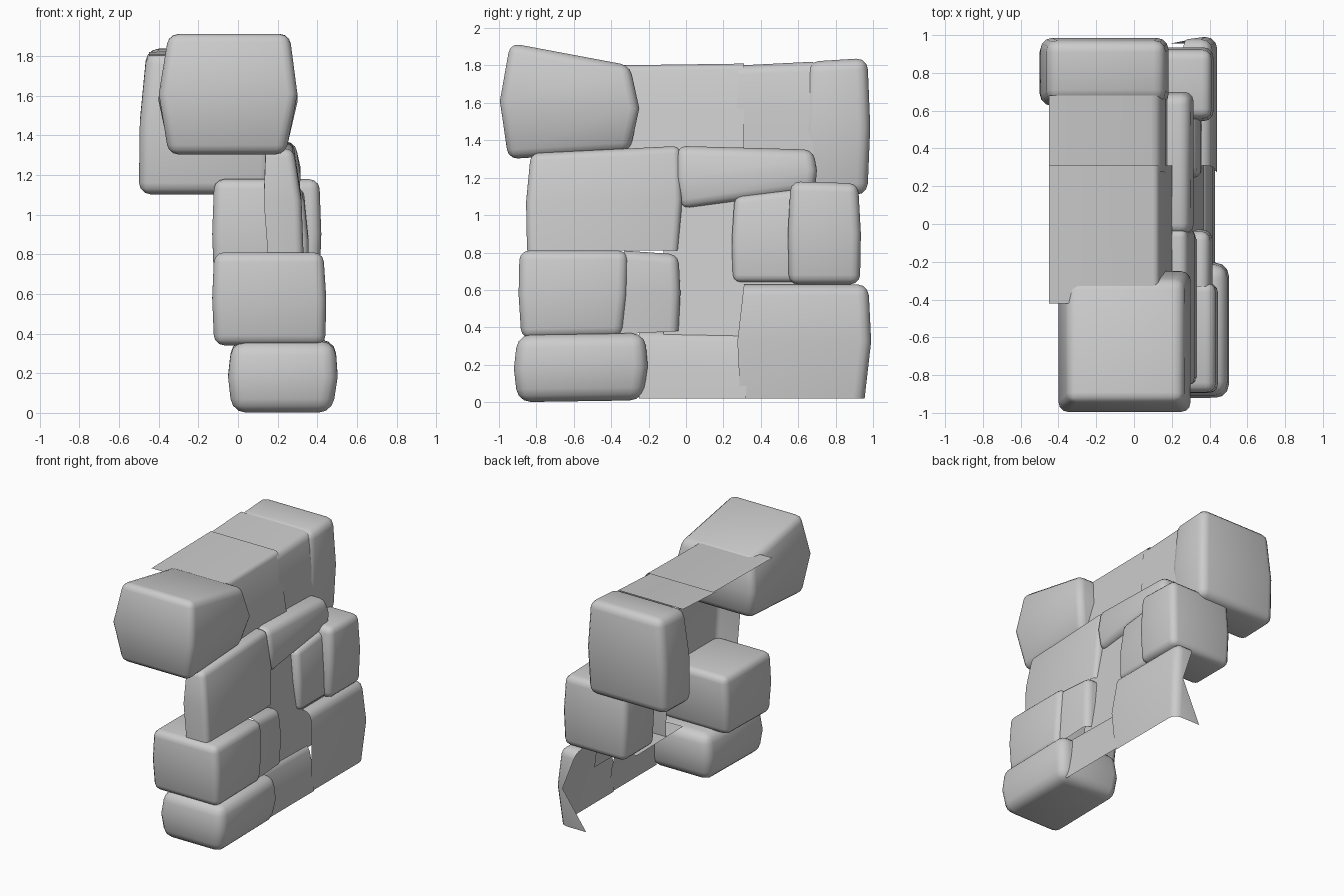
import bpy, bmesh, math

default_cube = bpy.data.objects.get("Cube")
if default_cube:
    bpy.data.objects.remove(default_cube, do_unlink=True)

# One plain stone colour
stone_grey = bpy.data.materials.new("stone_grey")
stone_grey.use_nodes = True
colour = (0.6, 0.6, 0.6, 1.0)
stone_grey.diffuse_color = colour
shader = next(n for n in stone_grey.node_tree.nodes if n.type == 'BSDF_PRINCIPLED')
shader.inputs["Base Color"].default_value = colour

SIDES = ("near", "outer", "far", "inner")


def stone(name, x_low, x_high, y_low, y_high, z_low, z_high,
          bulge=0.015, bevel=0.06, skip=(), notch=0):
    """Rounded stone: x and y spans at its foot and head, z spans tilted along y.
    The waist swells by bulge; sides listed in skip are left open.
    A notch pulls the inner rim of an open stone outward at the waist."""
    bm = bmesh.new()

    def ring(xs, ys, zs):
        (xa, xb), (ya, yb), (za, zb) = xs, ys, zs
        corners = ((xa, ya, za), (xb, ya, za), (xb, yb, zb), (xa, yb, zb))
        return [bm.verts.new(c) for c in corners]

    def middle(a, b, swell):
        return ((a[0] + b[0]) / 2 - swell, (a[1] + b[1]) / 2 + swell)

    foot = ring(x_low, y_low, z_low)
    inner_x, outer_x = middle(x_low, x_high, bulge)
    waist = ring((inner_x + notch, outer_x), middle(y_low, y_high, bulge),
                 middle(z_low, z_high, 0))
    head = ring(x_high, y_high, z_high)

    for lower, upper in ((foot, waist), (waist, head)):
        for i, side in enumerate(SIDES):
            if side not in skip:
                j = (i + 1) % len(SIDES)
                bm.faces.new((lower[i], lower[j], upper[j], upper[i]))
    if "bottom" not in skip:
        bm.faces.new(foot[::-1])
    if "top" not in skip:
        bm.faces.new(head)
    bmesh.ops.delete(bm, geom=[v for v in bm.verts if not v.link_faces], context='VERTS')

    # Round the corners but keep the soft crease around the waist
    bm.normal_update()
    corners = [e for e in bm.edges
               if len(e.link_faces) == 2 and e.calc_face_angle(0) > math.radians(45)]
    if corners:
        bmesh.ops.bevel(bm, geom=corners, offset=bevel, segments=3, profile=0.5,
                        affect='EDGES', clamp_overlap=True)
    mesh = bpy.data.meshes.new(name)
    bm.to_mesh(mesh)
    bm.free()
    mesh.materials.append(stone_grey)
    obj = bpy.data.objects.new(name, mesh)
    bpy.context.collection.objects.link(obj)
    bpy.ops.object.select_all(action='DESELECT')
    obj.select_set(True)
    bpy.context.view_layer.objects.active = obj
    bpy.ops.object.shade_smooth_by_angle(angle=math.radians(40))
    return obj


# Full corner blocks at the front end
stone("front_bottom_block", (-0.03, 0.475), (-0.03, 0.49), (-0.9, -0.23), (-0.9, -0.22),
      (0, 0.01), (0.36, 0.37), bulge=0.02, bevel=0.07)
stone("front_middle_block", (-0.12, 0.44), (-0.12, 0.43), (-0.88, -0.34), (-0.89, -0.31),
      (0.34, 0.35), (0.81, 0.81), bulge=0.01, bevel=0.05)
stone("front_top_block", (-0.35, 0.24), (-0.35, 0.26), (-0.95, -0.3), (-0.94, -0.3),
      (1.3, 1.34), (1.92, 1.8), bulge=0.05, bevel=0.05)

# Full corner blocks at the rear end
stone("rear_middle_block", (-0.12, 0.41), (-0.12, 0.41), (0.55, 0.93), (0.56, 0.92),
      (0.63, 0.63), (1.18, 1.17), bulge=0.01, bevel=0.05)
stone("rear_top_block", (-0.5, 0.17), (-0.46, 0.165), (0.63, 0.97), (0.65, 0.97),
      (1.1, 1.11), (1.82, 1.84), bulge=0.015, bevel=0.06)

# Shell stones of the top course, open underneath and inside
CAP = ("inner", "bottom", "near", "far")
stone("top_front_cap", (-0.45, 0.21), (-0.45, 0.13), (-0.3, 0.31), (-0.42, 0.31),
      (1.3, 1.3), (1.8, 1.81), bulge=0, bevel=0.03, skip=CAP)
stone("top_rear_cap", (-0.45, 0.18), (-0.45, 0.14), (0.28, 0.68), (0.28, 0.68),
      (1.3, 1.3), (1.8, 1.82), bulge=0.01, bevel=0.05, skip=CAP)

# Shell stones of the outer face
stone("leaning_slab", (0.15, 0.33), (0.14, 0.28), (-0.85, -0.04), (-0.83, -0.03),
      (0.81, 0.81), (1.33, 1.37), bevel=0.04, skip=("inner", "bottom"))
stone("long_upper_stone", (0.17, 0.31), (0.17, 0.29), (-0.03, 0.69), (-0.05, 0.68),
      (1.03, 1.13), (1.37, 1.35), bevel=0.05, skip=("inner",))
stone("recessed_stone", (0.2, 0.36), (0.2, 0.33), (0.25, 0.6), (0.26, 0.6),
      (0.64, 0.64), (1.1, 1.14), bulge=0.01, bevel=0.04, skip=("inner", "far"))
stone("gap_fill", (0.2, 0.37), (0.2, 0.26), (-0.12, 0.6), (-0.12, 0.6),
      (0.34, 0.34), (1.18, 1.18), bulge=0, skip=CAP + ("top",))
stone("side_wedge", (0.2, 0.41), (0.2, 0.4), (-0.42, -0.04), (-0.33, -0.04),
      (0.36, 0.38), (0.81, 0.79), bulge=0.01, bevel=0.05, skip=("inner", "near", "bottom"))
stone("bottom_middle_stone", (0.2, 0.43), (0.2, 0.38), (-0.25, 0.32), (-0.25, 0.32),
      (0.02, 0.02), (0.38, 0.37), bulge=0.01, bevel=0.05, skip=CAP)
stone("rear_bottom_stone", (0.19, 0.42), (0.26, 0.41), (0.29, 0.955), (0.31, 0.975),
      (0.02, 0.02), (0.63, 0.63), bulge=0.025, bevel=0.06,
      skip=("inner", "bottom", "near"), notch=0.17)
